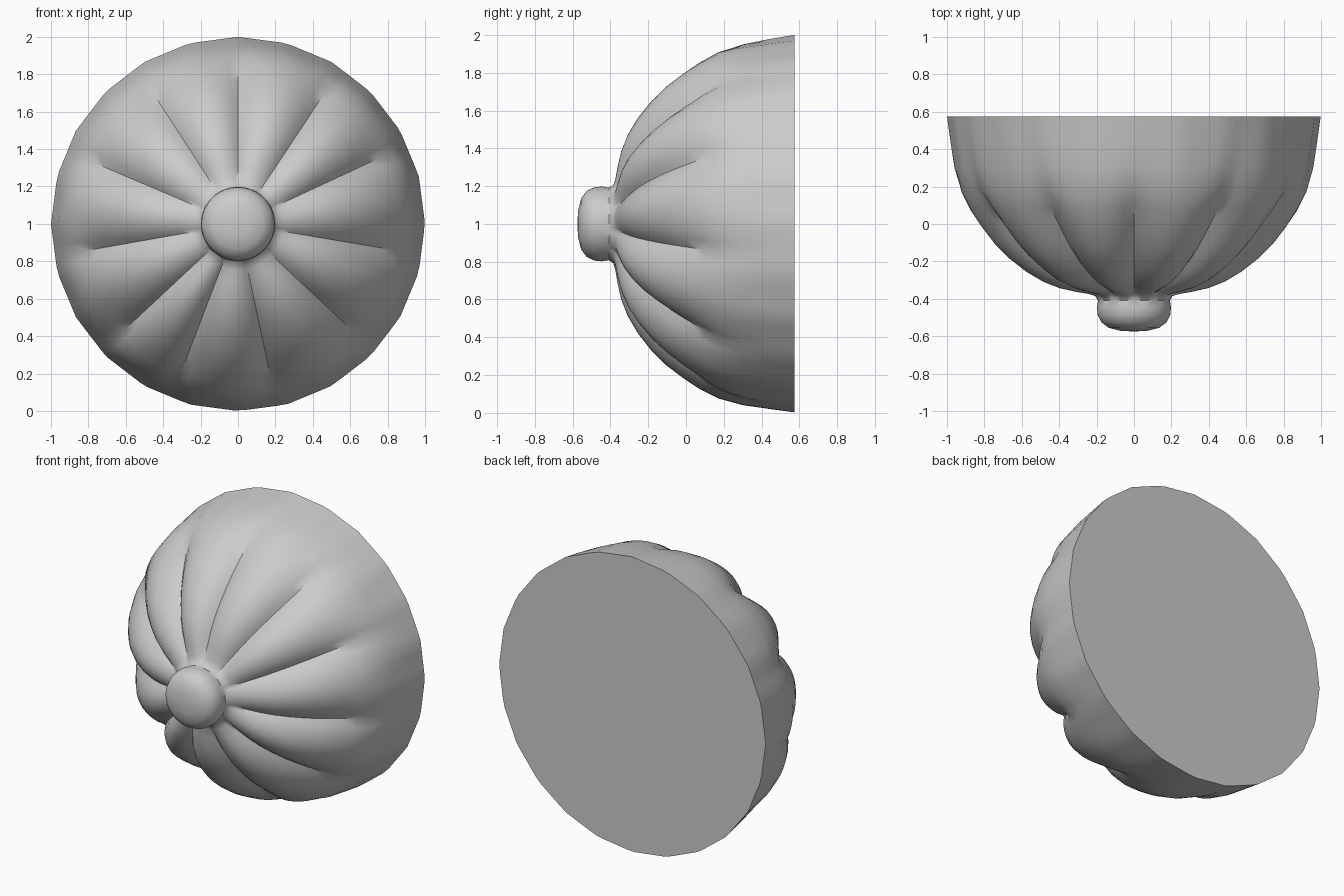
import bpy, bmesh, math

if "Cube" in bpy.data.objects:
    bpy.data.objects.remove(bpy.data.objects["Cube"])

# Crease directions on the dome (degrees, counter-clockwise seen from the front)
CREASES = [-170, -137, -111, -78, -43, -9.5, 25, 56.5, 90, 123, 157]
STEPS = 10          # columns per lobe
RIM_SIDES = 24      # the rim is a coarse polygon

# Profile from rim to nub: radius, y, crease depth
PROFILE = [
    (1.0, 0.575, 0.0), (0.982, 0.44, 0.004), (0.962, 0.30, 0.012),
    (0.925, 0.17, 0.03), (0.875, 0.07, 0.055), (0.815, -0.02, 0.07),
    (0.75, -0.105, 0.078), (0.67, -0.185, 0.078), (0.58, -0.255, 0.073),
    (0.49, -0.308, 0.064), (0.40, -0.343, 0.052), (0.31, -0.363, 0.036),
    (0.245, -0.374, 0.02), (0.208, -0.385, 0.006), (0.192, -0.408, 0.0),
    (0.198, -0.445, 0.0), (0.194, -0.485, 0.0), (0.175, -0.525, 0.0),
    (0.135, -0.555, 0.0), (0.07, -0.571, 0.0),
]


def columns():
    """Angle and lobe height (0 in a crease, 1 on a crown) of every column."""
    out = []
    for i, a in enumerate(CREASES):
        b = CREASES[(i + 1) % len(CREASES)]
        if b < a:
            b += 360
        for k in range(STEPS):
            t = k / STEPS
            out.append((math.radians(a + (b - a) * t), math.sin(math.pi * t) ** 0.8))
    return out


def polygon_factor(angle):
    """Radius of a regular polygon with corner radius 1."""
    w = 2 * math.pi / RIM_SIDES
    return math.cos(w / 2) / math.cos(angle % w - w / 2)


bm = bmesh.new()
cols = columns()
n = len(cols)
rings = []
for j, (r, y, depth) in enumerate(PROFILE):
    # outward normal of the profile
    p, q = PROFILE[max(j - 1, 0)], PROFILE[min(j + 1, len(PROFILE) - 1)]
    dr, dy = q[0] - p[0], q[1] - p[1]
    length = math.hypot(dr, dy)
    nr, ny = -dy / length, dr / length
    ring = []
    for a, lobe in cols:
        d = depth * (1 - lobe)
        rr = (r - nr * d) * (polygon_factor(a) if j < 3 else 1)
        ring.append(bm.verts.new((rr * math.cos(a), y - ny * d, 1 + rr * math.sin(a))))
    rings.append(ring)

# Puffed shell
for u, v in zip(rings, rings[1:]):
    for i in range(n):
        k = (i + 1) % n
        bm.faces.new((u[i], u[k], v[k], v[i]))

# Nub tip and flat back
tip = bm.verts.new((0, -0.575, 1))
for i in range(n):
    bm.faces.new((rings[-1][i], rings[-1][(i + 1) % n], tip))
bm.faces.new(rings[0])
bmesh.ops.recalc_face_normals(bm, faces=bm.faces)

mesh = bpy.data.meshes.new("tufted_dome")
bm.to_mesh(mesh)
bm.free()
dome = bpy.data.objects.new("tufted_dome", mesh)
bpy.context.collection.objects.link(dome)

# Smooth lobes with crisp creases and rim
bpy.context.view_layer.objects.active = dome
dome.select_set(True)
bpy.ops.object.shade_smooth_by_angle(angle=math.radians(40))
